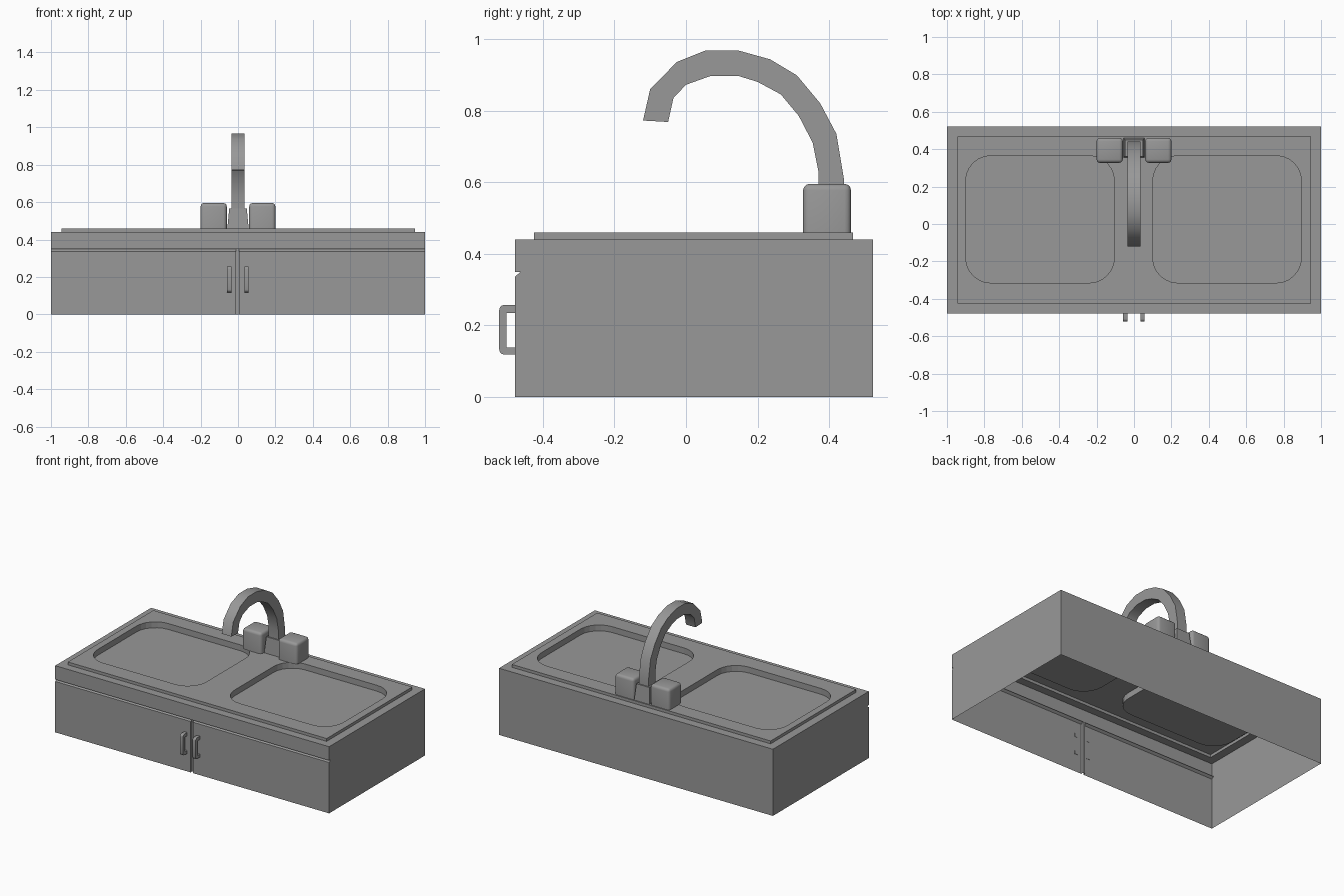
import bpy, bmesh, math
from mathutils import Vector

if "Cube" in bpy.data.objects:
    bpy.data.objects.remove(bpy.data.objects["Cube"])

# dark grey used on every part
GREY = bpy.data.materials.new("dark_grey")
GREY.diffuse_color = (0.315, 0.315, 0.315, 1)
GREY.use_nodes = True
GREY.node_tree.nodes["Principled BSDF"].inputs["Base Color"].default_value = GREY.diffuse_color


def finish(name, bm, smooth=False):
    bmesh.ops.remove_doubles(bm, verts=bm.verts, dist=1e-5)
    bmesh.ops.dissolve_degenerate(bm, edges=bm.edges, dist=1e-5)
    bmesh.ops.recalc_face_normals(bm, faces=bm.faces)
    me = bpy.data.meshes.new(name)
    bm.to_mesh(me)
    bm.free()
    me.materials.append(GREY)
    ob = bpy.data.objects.new(name, me)
    bpy.context.collection.objects.link(ob)
    if smooth:
        bpy.ops.object.select_all(action='DESELECT')
        ob.select_set(True)
        bpy.context.view_layer.objects.active = ob
        bpy.ops.object.shade_smooth_by_angle(angle=math.radians(40))
    return ob


def face(bm, pts):
    # drop repeated corners, skip collapsed faces
    pts = [Vector(p) for p in pts]
    pts = [p for i, p in enumerate(pts) if (p - pts[i - 1]).length > 1e-6]
    if len(pts) > 2:
        bm.faces.new([bm.verts.new(p) for p in pts])


def rect(x0, x1, y0, y1, z):
    return [(x0, y0, z), (x1, y0, z), (x1, y1, z), (x0, y1, z)]


def bridge(bm, a, b):
    for i in range(len(a)):
        face(bm, [a[i - 1], a[i], b[i], b[i - 1]])


def rounded(x0, x1, y0, y1, z, r, n=6):
    corners = [(x1 - r, y1 - r), (x0 + r, y1 - r), (x0 + r, y0 + r), (x1 - r, y0 + r)]
    return [(cx + r * math.cos(math.pi / 2 * (k + i / n)),
             cy + r * math.sin(math.pi / 2 * (k + i / n)), z)
            for k, (cx, cy) in enumerate(corners) for i in range(n + 1)]


F, B, R, TOP, RIM = -0.478, 0.522, -0.463, 0.44, 0.459

# cabinet shell, open underneath, with door gap and horizontal groove
bm = bmesh.new()
rows = [(0, F), (0.336, F), (0.348, R), (0.349, R), (0.349, F), (TOP, F)]
cols = [(-1, 0), (-0.011, 0), (-0.011, 1), (0.005, 1), (0.005, 0), (1, 0)]


def front_point(r, c):
    z, y = rows[r]
    x, gap = cols[c]
    return (x, R if gap and r < 4 else y, z)


for r in range(len(rows) - 1):
    for c in range(len(cols) - 1):
        face(bm, [front_point(r, c), front_point(r, c + 1),
                  front_point(r + 1, c + 1), front_point(r + 1, c)])
for x in (-1, 1):
    face(bm, [(x, y, z) for z, y in rows] + [(x, B, TOP), (x, B, 0)])
face(bm, [(-1, B, 0), (1, B, 0), (1, B, TOP), (-1, B, TOP)])
plate = (-0.945, 0.945, -0.425, 0.467)
bridge(bm, rect(-1, 1, F, B, TOP), rect(*plate, TOP))
finish("cabinet", bm)

# raised sink plate with two shallow basins
bm = bmesh.new()
bridge(bm, rect(*plate, TOP), rect(*plate, RIM))
loops = [rect(*plate, RIM)]
for x0 in (-0.9, 0.1):
    upper = rounded(x0, x0 + 0.795, -0.315, 0.365, RIM, 0.135)
    lower = [(x, y, 0.42) for x, y, z in upper]
    bridge(bm, upper, lower)
    face(bm, lower)
    loops.append(upper)
edges = []
for loop in loops:
    vs = [bm.verts.new(p) for p in loop]
    edges += [bm.edges.new((vs[i - 1], vs[i])) for i in range(len(vs))]
bmesh.ops.triangle_fill(bm, edges=edges, use_beauty=True, normal=(0, 0, 1))
finish("sink_plate", bm)


def extrude_profile(name, yz, x0, x1, smooth=False):
    bm = bmesh.new()
    a = [(x0, y, z) for y, z in yz]
    b = [(x1, y, z) for y, z in yz]
    bridge(bm, a, b)
    face(bm, a)
    face(bm, b[::-1])
    return finish(name, bm, smooth)


# door handles: C shape with rounded outer corners, ends just through the doors
def arc(cy, cz, r, a0, n=3):
    return [(cy + r * math.cos(math.radians(a0 + 90 * i / n)),
             cz + r * math.sin(math.radians(a0 + 90 * i / n))) for i in range(n + 1)]


E = F + 0.002
handle = ([(E, 0.257)] + arc(-0.507, 0.242, 0.015, 90) + arc(-0.507, 0.133, 0.015, 180)
          + [(E, 0.118), (E, 0.138), (-0.502, 0.138), (-0.502, 0.235), (E, 0.235)])
for side, x in (("left", -0.047), ("right", 0.045)):
    extrude_profile(side + "_handle", handle, x - 0.011, x + 0.011, True)

# tap knobs: cubes rounded everywhere but underneath
for side, x in (("left", -0.13), ("right", 0.13)):
    bm = bmesh.new()
    bmesh.ops.create_cube(bm, size=1)
    for v in bm.verts:
        v.co = (x + v.co.x * 0.14, 0.394 + v.co.y * 0.134, 0.527 + v.co.z * 0.136)
    es = [e for e in bm.edges if max(v.co.z for v in e.verts) > 0.5]
    bmesh.ops.bevel(bm, geom=es, offset=0.018, segments=3, profile=0.5, affect='EDGES')
    finish(side + "_knob", bm, True)

# tapered block under the spout
bm = bmesh.new()
low, high = rect(-0.057, 0.057, 0.355, 0.46, RIM), rect(-0.047, 0.047, 0.362, 0.45, 0.565)
bridge(bm, low, high)
face(bm, low)
face(bm, high)
finish("spout_base", bm)

# gooseneck spout, square in section
outer = [(0.442, 0.55), (0.441, 0.61), (0.42, 0.735), (0.375, 0.82), (0.31, 0.898),
         (0.235, 0.943), (0.145, 0.968), (0.055, 0.968), (-0.025, 0.936), (-0.1, 0.86),
         (-0.12, 0.772)]
inner = [(0.37, 0.55), (0.37, 0.63), (0.354, 0.71), (0.315, 0.785), (0.265, 0.845),
         (0.2, 0.88), (0.145, 0.897), (0.07, 0.897), (0.0, 0.872), (-0.035, 0.835),
         (-0.05, 0.768)]
bm = bmesh.new()
rings = [[(-0.035, *o), (0.035, *o), (0.035, *i), (-0.035, *i)] for o, i in zip(outer, inner)]
for a, b in zip(rings, rings[1:]):
    bridge(bm, a, b)
face(bm, rings[0])
face(bm, rings[-1])
finish("spout", bm, True)
